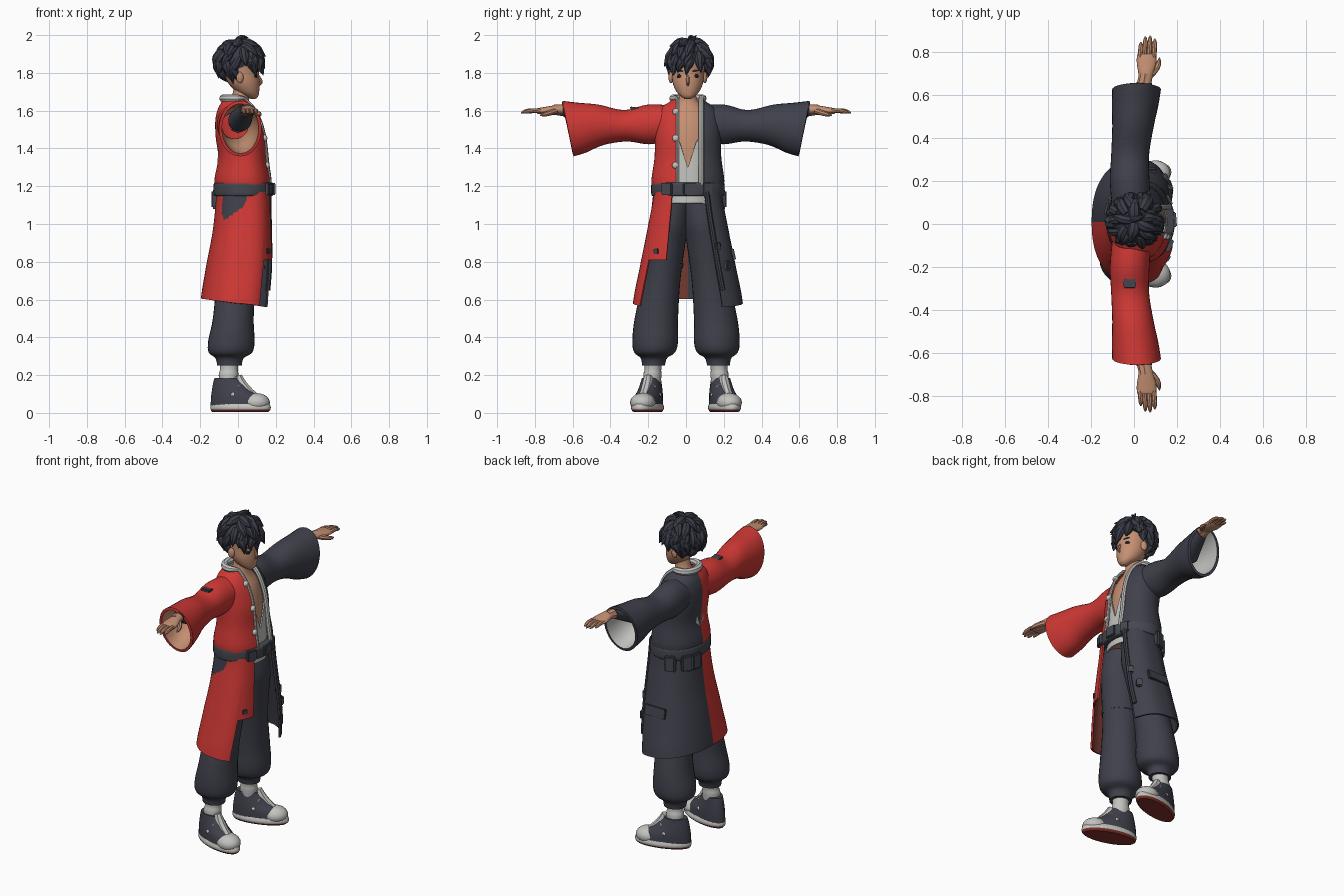
import bpy, bmesh, math, random
from math import sin, cos, pi, radians, asin, copysign

old = bpy.data.objects.get("Cube")
if old:
    bpy.data.objects.remove(old)
random.seed(4)
made = []


def material(name, r, g, b):
    m = bpy.data.materials.new(name)
    m.use_nodes = True
    m.diffuse_color = (r, g, b, 1)
    m.node_tree.nodes["Principled BSDF"].inputs["Base Color"].default_value = (r, g, b, 1)
    return m


RED = material("red cloth", .62, .04, .035)
DARK = material("charcoal cloth", .05, .052, .07)
HAIR = material("hair", .04, .043, .062)
SKIN = material("skin", .56, .28, .17)
PALE = material("pale grey", .54, .54, .52)
SOLE = material("sole red", .22, .03, .025)
LINING = material("brown lining", .2, .05, .035)
BELT = material("belt leather", .06, .064, .08)
INK = material("ink", .012, .012, .016)


def add(name, data, mats, loc=(0, 0, 0), rot=(0, 0, 0)):
    ob = bpy.data.objects.new(name, data)
    bpy.context.collection.objects.link(ob)
    for m in mats:
        data.materials.append(m)
    ob.location, ob.rotation_euler = loc, rot
    made.append(ob)
    return ob


def surf(name, fn, nu, nv, mats, rule=None, closed=True, caps=False, thick=0, lining=0, **place):
    """Grid surface from fn(u, v), optionally capped or thickened with a lining."""
    bm = bmesh.new()
    cols = nu if closed else nu + 1
    g = [[bm.verts.new(fn(i / nu, j / nv)) for i in range(cols)] for j in range(nv + 1)]
    for j in range(nv):
        for i in range(nu):
            k = (i + 1) % cols
            bm.faces.new((g[j][i], g[j][k], g[j + 1][k], g[j + 1][i]))
    if caps:
        bm.faces.new(g[0])
        bm.faces.new(g[-1])
    for f in bm.faces:
        f.material_index = rule(f.calc_center_median()) if rule else 0
    me = bpy.data.meshes.new(name)
    bm.to_mesh(me)
    bm.free()
    ob = add(name, me, mats, **place)
    if thick:
        mod = ob.modifiers.new("thickness", "SOLIDIFY")
        mod.thickness, mod.offset, mod.material_offset = thick, -1, lining
    return ob


def spline(rows, t):
    """Smooth interpolation through a list of rows."""
    n = len(rows)
    i = min(int(t * (n - 1)), n - 2)
    k = t * (n - 1) - i
    a, b, c, d = (rows[max(0, min(n - 1, i + j))] for j in (-1, 0, 1, 2))
    return [q + k / 2 * (r - p + k * (2 * p - 5 * q + 4 * r - s + k * (3 * (q - r) + s - p)))
            for p, q, r, s in zip(a, b, c, d)]


def loft(name, rows, mats, axis="z", side=1, n=24, tilt=0, **kw):
    """Rows are (position, centre, centre, radius, radius) along the axis."""
    def fn(u, v):
        t, c, e, rc, re = spline(rows, v)
        a = u * 2 * pi
        if axis == "z":
            return c + rc * cos(a), side * e + re * sin(a), t
        h = -side * re * sin(a)
        return c + rc * cos(a), side * (t + h * tilt * v), e + h
    return surf(name, fn, n, 4 * (len(rows) - 1), mats, **kw)


def tubes(name, strands, mat, **place):
    """Tapered strands; each point is (x, y, z, radius)."""
    cu = bpy.data.curves.new(name, "CURVE")
    cu.dimensions, cu.bevel_depth, cu.bevel_resolution = "3D", 1, 2
    cu.use_fill_caps, cu.resolution_u = True, 5
    for pts in strands:
        sp = cu.splines.new("NURBS")
        sp.points.add(len(pts) - 1)
        for p, (x, y, z, r) in zip(sp.points, pts):
            p.co, p.radius = (x, y, z, 1), r
        sp.order_u, sp.use_endpoint_u = 3, True
    return add(name, cu, [mat], **place)


def solid(name, loc, size, mat, ball=False, rot=(0, 0, 0)):
    bm = bmesh.new()
    if ball:
        bmesh.ops.create_uvsphere(bm, u_segments=20, v_segments=12, radius=1)
    else:
        bmesh.ops.create_cube(bm, size=2)
    bmesh.ops.scale(bm, vec=size, verts=bm.verts)
    if not ball:
        bmesh.ops.bevel(bm, geom=bm.edges[:], offset=min(size) * .4, segments=2, affect="EDGES")
    me = bpy.data.meshes.new(name)
    bm.to_mesh(me)
    bm.free()
    return add(name, me, [mat], loc, rot)


def bend(c, p):
    return copysign(abs(c) ** p, c)


CY = .01
half = lambda c: 0 if c.y < CY else 1

# Coat body: open at the front, red on one half and charcoal on the other
BODY = [(1.17, .03, .14, .18), (1.23, .025, .15, .193), (1.35, .025, .13, .177), (1.46, .015, .133, .175),
        (1.55, .0, .12, .172), (1.61, -.008, .098, .15), (1.645, -.012, .075, .1), (1.665, -.015, .065, .08)]


def body_point(a, v):
    z, cx, rx, ry = spline(BODY, v)
    c = cos(a)
    return cx + rx * bend(c, .8 if c > 0 else 1), CY + ry * sin(a), z


def body_edge(v, red):
    return asin(min(.9, (.055 if red else .07) / spline(BODY, v)[3]))


def coat_angle(u, dark_edge, red_edge):
    if u <= .5:
        return dark_edge + (pi - dark_edge) * 2 * u
    return pi + (pi - red_edge) * (2 * u - 1)


surf("coat_body", lambda u, v: body_point(coat_angle(u, body_edge(v, False), body_edge(v, True)), v),
     48, 28, [RED, DARK, RED, PALE], half, closed=False, thick=.01, lining=2)

# Coat skirt: flared, with a shorter front panel on the red half
SKIRT = [(.03, .145, .18), (.025, .158, .215), (.01, .18, .255), (-.01, .19, .292)]


def skirt_point(a, z):
    cx, rx, ry = spline(SKIRT, min(1, max(0, (1.17 - z) / .6)))
    c = cos(a)
    return cx + rx * bend(c, .65 if c > 0 else 1), CY + ry * bend(sin(a), .85), z


def skirt(u, v):
    a = coat_angle(u, radians(35 - 9 * v), radians(24))
    hem = .81 if a > radians(303) else .58 - .025 * cos(a)
    return skirt_point(a, hem + (1.17 - hem) * v)


surf("coat_skirt", skirt, 72, 20, [RED, DARK, LINING, DARK], half, closed=False, thick=.01, lining=2)

# Pale trim down the opening and round the collar
steps = [i / 8 for i in range(9)]
trim = [(*body_point(body_edge(v, False), v), .014) for v in steps]
trim += [(*body_point(radians(d), 1), .021) for d in range(80, 300, 25)]
trim += [(*body_point(-body_edge(v, True), v), .009) for v in reversed(steps)]
tubes("coat_trim", [trim], PALE)
for v in (.24, .42, .67):
    x, y, z = body_point(-body_edge(v, True) - .06, v)
    solid("coat_button", (x, y, z), (.014, .018, .018), PALE, True)

# Chest, neck and undershirt with a V neck
CHEST = [(1.12, .03, CY, .115, .14), (1.3, .03, CY, .108, .14), (1.45, .02, CY, .108, .14),
         (1.55, .01, CY, .095, .13), (1.62, .005, CY, .062, .08), (1.67, .012, CY, .045, .045),
         (1.74, .025, CY, .045, .045)]
loft("chest", CHEST, [SKIN], caps=True)
surf("undershirt", lambda u, v: (.03 - .01 * v + .128 * cos(u * 2 * pi), CY + .15 * sin(u * 2 * pi),
     1.11 + v * (min(1.45, 1.3 + .45 * abs(sin(u * 2 * pi))) - 1.11)), 64, 8, [PALE], thick=.008)

# Belt, buckles and pouches
loft("belt", [(z, .03, CY, .15 + r, .185 + r) for z, r in
     ((1.148, 0), (1.155, .008), (1.185, .01), (1.213, .008), (1.22, 0))], [BELT], n=40, caps=True)
for y, w in ((-.1, .03), (.02, .035), (.11, .028)):
    x = .028 + .158 * math.sqrt(1 - (y / .2) ** 2)
    solid("belt_buckle", (x, y, 1.185), (.012, w, .032), BELT, rot=(0, 0, y * 4))
for a in (110, 145, 165):
    x, y, z = skirt_point(radians(a), 1.13)
    solid("belt_pouch", (x, y, z), (.022, .034, .05), BELT, rot=(0, 0, radians(a)))

# Strap, toggles, pocket and patches on the coat
strap = [(*skirt_point(radians(30 + 8 * v), 1.17 - .52 * v), .014) for v in steps]
tubes("hanging_strap", [strap], DARK)
for a, z in ((38, .88), (52, .78)):
    x, y, z = skirt_point(radians(a), z)
    solid("toggle", (x, y, z), (.018, .018, .026), BELT, rot=(0, 0, radians(a)))
x, y, z = skirt_point(radians(88), .84)
solid("pocket_flap", (x, y, z), (.07, .008, .03), DARK, rot=(radians(12), 0, 0))
x, y, z = skirt_point(radians(-42), .855)
solid("skirt_patch", (x, y, z), (.008, .014, .014), DARK, rot=(0, 0, radians(-35)))
solid("sleeve_patch", (-.02, -.27, 1.612), (.028, .026, .007), DARK, rot=(radians(-6), 0, 0))

SLEEVE = [(.08, -.012, 1.535, .09, .093), (.2, -.02, 1.527, .092, .105), (.32, -.018, 1.52, .088, .083),
          (.45, -.005, 1.525, .096, .107), (.55, .005, 1.51, .108, .132), (.625, .012, 1.505, .113, .147)]
LEG = [(1.15, .02, .075, .11, .1), (1.0, .02, .09, .122, .102), (.9, .01, .105, .115, .102),
       (.7, -.01, .13, .105, .1), (.5, -.025, .157, .108, .115), (.38, -.035, .163, .123, .121),
       (.32, -.04, .166, .115, .108), (.29, -.045, .17, .075, .07), (.25, -.045, .172, .065, .06)]
PALM = [(.65, .05, 1.605, .03, .024), (.7, .055, 1.605, .035, .022), (.745, .058, 1.6, .045, .02),
        (.785, .058, 1.598, .043, .015), (.79, .058, 1.598, .03, .009)]

for s, side in ((-1, "red_side"), (1, "dark_side")):
    # Sleeve, arm and hand
    loft(side + "_sleeve", SLEEVE, [RED, SKIN] if s < 0 else [DARK, PALE], "y", s, 32, .2,
         thick=.016, lining=1)
    tubes(side + "_arm", [[(0, s * .25, 1.53, .05), (.02, s * .5, 1.58, .042), (.045, s * .66, 1.604, .03),
                           (.052, s * .7, 1.605, .027)]], SKIN)
    loft(side + "_wristband", [(.5, .01, 1.55, .062, .06), (.58, .03, 1.58, .05, .048),
                               (.655, .047, 1.604, .036, .032)], [DARK], "y", s, caps=True)
    loft(side + "_palm", PALM, [SKIN], "y", s, caps=True)
    fingers = [[(x, s * .765, 1.598, .012), (x + .004, s * (end - .05), 1.603, .012),
                (x + .006, s * (end - .01), 1.592, .01), (x + .006, s * end, 1.588, .003)]
               for x, end in ((.091, .86), (.069, .874), (.047, .87), (.026, .845))]
    fingers.append([(.075, s * .69, 1.598, .016), (.105, s * .72, 1.588, .015),
                    (.118, s * .755, 1.578, .011), (.118, s * .772, 1.575, .003)])
    tubes(side + "_fingers", fingers, SKIN)

    # Baggy trouser leg and sock
    loft(side + "_trouser_leg", LEG, [DARK], side=s, n=28, caps=True)
    loft(side + "_sock", [(.14, -.05, .18, .048, .045), (.2, -.05, .178, .052, .048),
                          (.23, -.048, .175, .047, .044), (.27, -.046, .172, .05, .047)], [PALE], side=s, caps=True)

    # Shoe, turned outward
    put = dict(loc=(0, s * .2, 0), rot=(0, 0, s * radians(17)))
    loft(side + "_shoe_sole", [(.005, .012, 0, .155, .062), (.015, .014, 0, .163, .072), (.03, .014, 0, .166, .076),
         (.048, .013, 0, .16, .07)], [PALE, SOLE], n=32, caps=True, rule=lambda c: int(c.z < .018), **put)
    loft(side + "_shoe_upper", [(.04, .005, 0, .156, .07), (.085, -.01, 0, .138, .067), (.12, -.035, 0, .108, .06),
         (.16, -.052, 0, .084, .052), (.185, -.058, 0, .07, .048)], [DARK], n=28, caps=True, **put)
    for part, x, z, size in (("toe_cap", .1, .055, (.074, .066, .05)), ("side_badge", -.01, .095, (.026, .071, .026))):
        a = put["rot"][2]
        solid(side + "_" + part, (x * cos(a), s * .2 + x * sin(a), z), size, PALE, True, put["rot"])
    tubes(side + "_shoe_tongue", [[(.09, 0, .085, .024), (.05, 0, .115, .028), (.012, 0, .16, .028),
                                   (0, 0, .195, .022)]], PALE, **put)
    tubes(side + "_laces", [[(x, -.042, z - .025, .007), (x + .01, 0, z + .025, .009), (x, .042, z - .025, .007)]
                            for x, z in ((.055, .11), (.035, .135), (.012, .16))], PALE, **put)

    # Ear, eye and brow
    solid(side + "_ear", (.01, CY + s * .09, 1.775), (.02, .012, .03), SKIN, True, (0, 0, -s * .3))
    solid(side + "_eye", (.094, CY + s * .042, 1.782), (.008, .017, .014), INK, True, (0, 0, s * .45))
    solid(side + "_brow", (.099, CY + s * .042, 1.812), (.006, .02, .004), HAIR, True, (s * .12, 0, s * .45))

loft("knee_band", [(.765, -.004, .122, .108, .104), (.79, -.003, .119, .111, .107)], [DARK], side=-1, caps=True)

# Head and nose
loft("head", [(1.662, .08, CY, .012, .015), (1.675, .072, CY, .034, .036), (1.7, .052, CY, .06, .06),
              (1.745, .032, CY, .083, .08), (1.8, .018, CY, .093, .086), (1.86, .012, CY, .098, .09),
              (1.92, .01, CY, .08, .075), (1.955, .01, CY, .03, .03)], [SKIN], n=28, caps=True)
tubes("nose", [[(.102, CY, 1.79, .007), (.117, CY, 1.765, .01), (.126, CY, 1.747, .008),
                (.11, CY, 1.735, .006)]], SKIN)


# Hair: a cap with layered pointed locks
def on_skull(az, el, k=1):
    return (.006 + .112 * k * cos(el) * cos(az), .016 + .106 * k * cos(el) * sin(az), 1.86 + .105 * k * sin(el))


surf("hair_cap", lambda u, v: on_skull(u * 2 * pi, radians(-20 + 32 * cos(u * 2 * pi)) * (1 - v) + v * 1.55),
     32, 12, [HAIR], caps=True)
locks = []
for el, count in ((60, 5), (36, 9), (12, 12), (-10, 13), (-34, 12)):
    for i in range(count):
        az = 2 * pi * (i + random.uniform(.2, .8)) / count
        front = cos(az)
        if el < -20 and front > -.2:
            continue
        low = radians(el + random.uniform(-5, 5) + (7 if el == -10 and front > .3 else 0))
        r = random.uniform(.024, .034)
        flick = random.uniform(1.14, 1.32) + (.06 if front > .3 else 0)
        swing = random.uniform(-.4, .4)
        locks.append([(*on_skull(az, low + .45, .93), r * .7), (*on_skull(az + swing / 3, low + .1, 1.02), r),
                      (*on_skull(az + swing, low - .22, 1.1), r * .7), (*on_skull(az + swing, low - .45, flick), .001)])
locks.append([(-.01, .02, 1.95, .02), (0, .02, 1.98, .016), (.03, .03, 1.995, .01), (.055, .04, 1.985, .001)])
locks.append([(.02, 0, 1.95, .02), (.03, .04, 1.975, .015), (.035, .055, 2, .001)])
tubes("hair_locks", locks, HAIR)

# Turn everything into finished meshes, facing outward, smooth with sharp edges kept
bpy.ops.object.select_all(action="DESELECT")
for ob in made:
    ob.select_set(True)
bpy.context.view_layer.objects.active = made[0]
bpy.ops.object.convert(target="MESH")
for ob in bpy.context.selected_objects:
    bm = bmesh.new()
    bm.from_mesh(ob.data)
    bmesh.ops.remove_doubles(bm, verts=bm.verts, dist=.00001)
    bmesh.ops.recalc_face_normals(bm, faces=bm.faces)
    bm.to_mesh(ob.data)
    bm.free()
bpy.ops.object.shade_smooth_by_angle(angle=radians(40))
